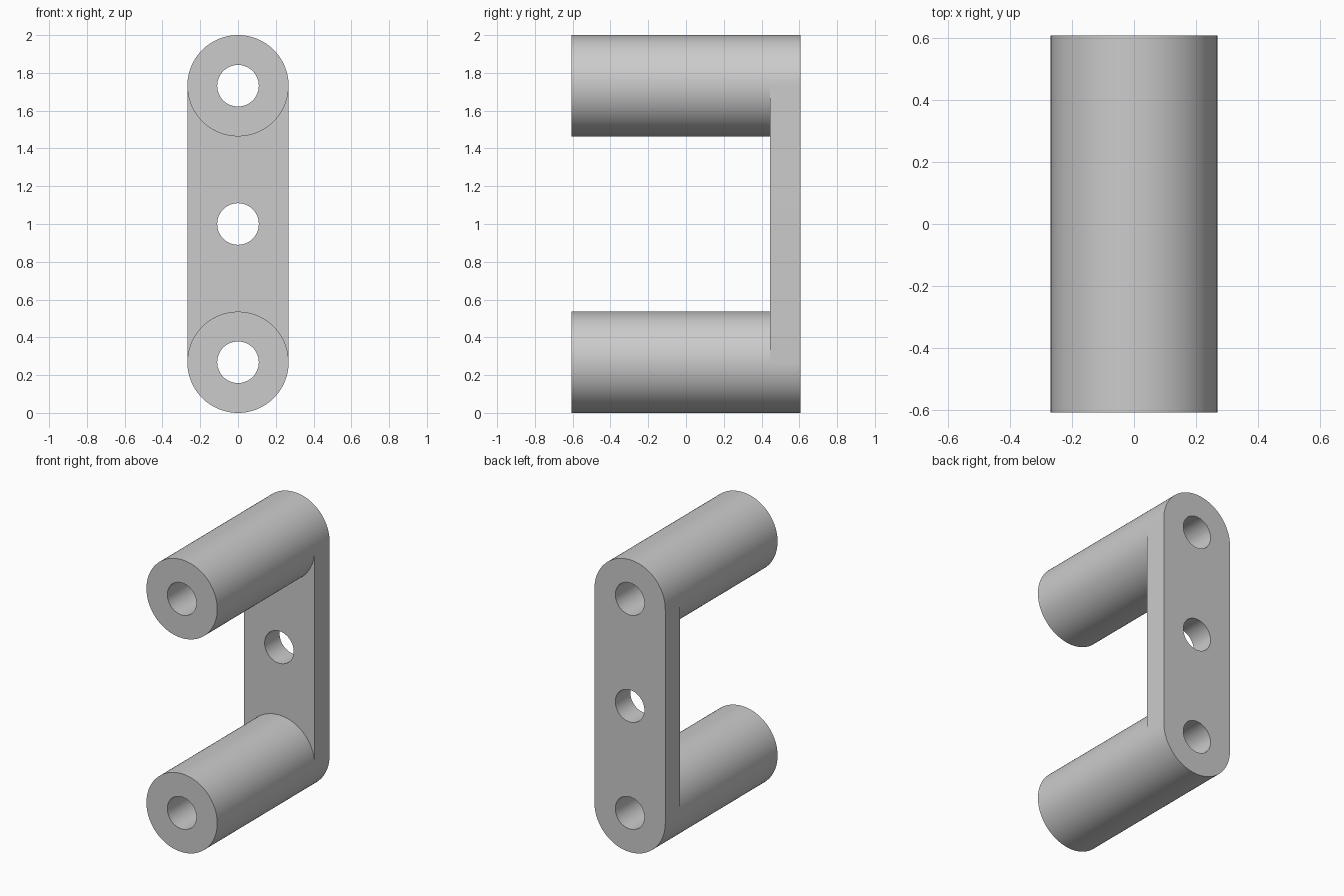
import bpy
import bmesh
import math

cube = bpy.data.objects.get("Cube")
if cube:
    bpy.data.objects.remove(cube, do_unlink=True)

OUTER, HOLE, SEGMENTS = 0.268, 0.11, 96
BACK, PLATE_FRONT, TUBE_FRONT = 0.607, 0.445, -0.607
LOW, MIDDLE, HIGH = OUTER, 1.0, 2.0 - OUTER

bm = bmesh.new()


def circle(radius, height):
    """Ring of vertices in the back plane, starting at +x."""
    step = 2 * math.pi / SEGMENTS
    return [bm.verts.new((radius * math.cos(i * step), BACK,
                          height + radius * math.sin(i * step)))
            for i in range(SEGMENTS)]


def edges_of(verts, closed):
    pairs = list(zip(verts, verts[1:]))
    if closed:
        pairs.append((verts[-1], verts[0]))
    return [bm.edges.get(p) or bm.edges.new(p) for p in pairs]


def annulus(height):
    """Flat ring for one tube; returns its outer vertices."""
    outer, inner = circle(OUTER, height), circle(HOLE, height)
    for i in range(SEGMENTS):
        j = (i + 1) % SEGMENTS
        bm.faces.new((outer[i], outer[j], inner[j], inner[i]))
    return outer


def extrude(faces, distance, keep):
    result = bmesh.ops.extrude_face_region(bm, geom=faces, use_keep_orig=keep)["geom"]
    moved = [g for g in result if isinstance(g, bmesh.types.BMVert)]
    bmesh.ops.translate(bm, verts=moved, vec=(0, distance, 0))
    return [g for g in result if isinstance(g, bmesh.types.BMFace)]


# Flat layout: two tube rings joined by a web with a centre hole
low_ring, high_ring = annulus(LOW), annulus(HIGH)
half = SEGMENTS // 2
web_outline = low_ring[:half + 1] + high_ring[half:] + high_ring[:1]
web_edges = edges_of(web_outline, True) + edges_of(circle(HOLE, MIDDLE), True)
bmesh.ops.triangle_fill(bm, edges=web_edges, use_beauty=True, normal=(0, 1, 0))

# Back plate, then the two tubes drawn forward from it
caps = extrude(bm.faces[:], PLATE_FRONT - BACK, True)
rings = [f for f in caps if len(f.verts) == 4
         and all(abs(v.co.y - PLATE_FRONT) < 1e-4 for v in f.verts)]
extrude(rings, TUBE_FRONT - PLATE_FRONT, False)
bmesh.ops.recalc_face_normals(bm, faces=bm.faces[:])

mesh = bpy.data.meshes.new("bracket")
bm.to_mesh(mesh)
bm.free()

# Plain grey finish
grey = bpy.data.materials.new("grey")
grey.use_nodes = True
colour = (0.6, 0.6, 0.6, 1)
grey.diffuse_color = colour
grey.node_tree.nodes["Principled BSDF"].inputs["Base Color"].default_value = colour
mesh.materials.append(grey)

bracket = bpy.data.objects.new("bracket", mesh)
bpy.context.collection.objects.link(bracket)
bpy.ops.object.select_all(action="DESELECT")
bracket.select_set(True)
bpy.context.view_layer.objects.active = bracket
bpy.ops.object.shade_smooth_by_angle(angle=math.radians(30))
